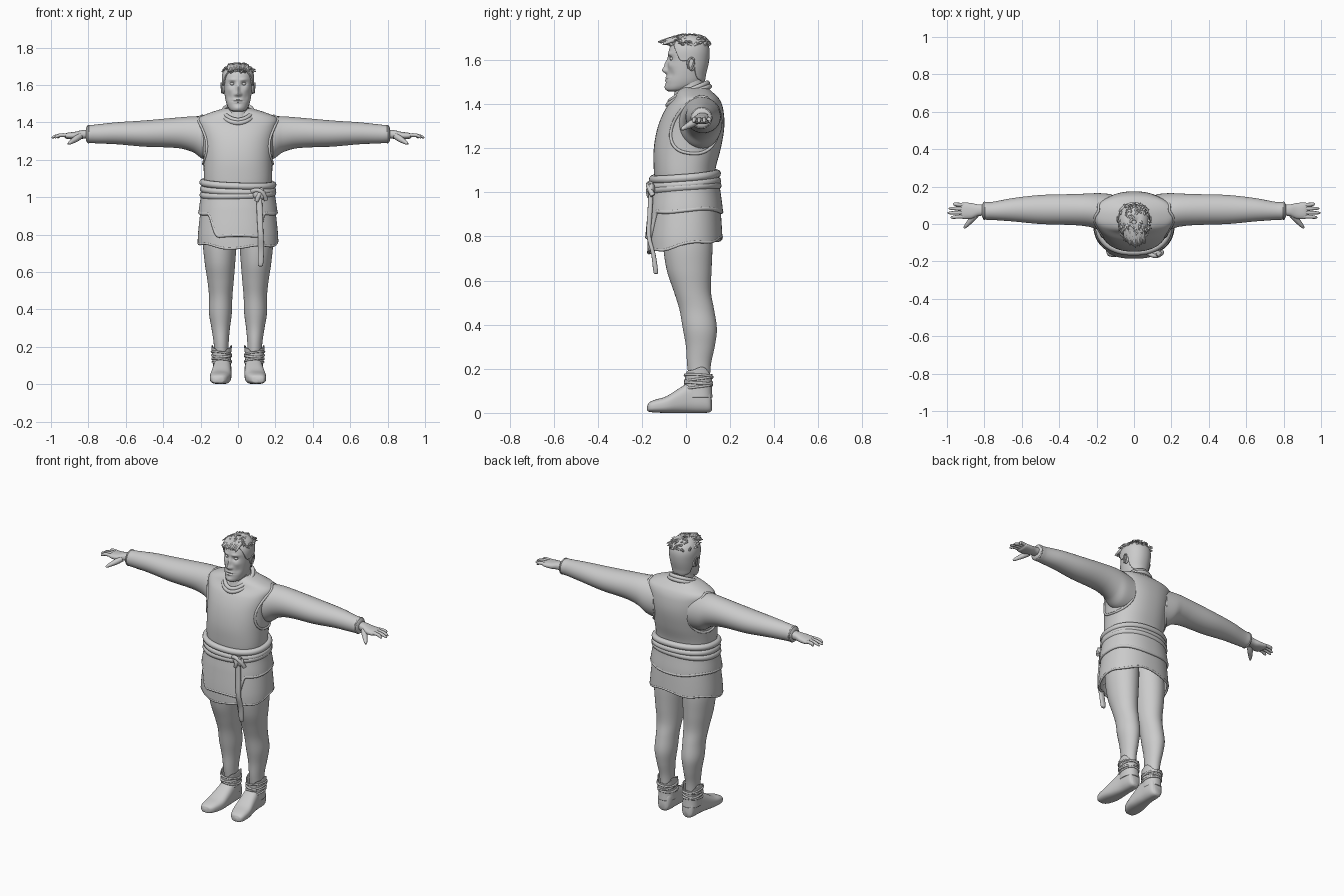
import bpy, bmesh, math, random
from math import sin, cos, pi
from mathutils import Vector

random.seed(4)
if "Cube" in bpy.data.objects:
    bpy.data.objects.remove(bpy.data.objects["Cube"])

clay = bpy.data.materials.new("plain grey")
clay.use_nodes = True
clay.diffuse_color = (0.6, 0.6, 0.6, 1)
clay.node_tree.nodes["Principled BSDF"].inputs["Base Color"].default_value = clay.diffuse_color


def finish(ob, mirror=False, thick=0):
    ob.data.materials.append(clay)
    if thick:
        mod = ob.modifiers.new("thickness", "SOLIDIFY")
        mod.thickness, mod.offset = thick, 1
    if mirror:
        ob.modifiers.new("other side", "MIRROR").use_mirror_merge = False
    return ob


def sym(rows):
    return [(h, -w, w, b0, b1) for h, w, b0, b1 in rows]


def bounds(rows, h):
    """Smoothly interpolated section limits at position h."""
    i = 0
    while i < len(rows) - 2 and h > rows[i + 1][0]:
        i += 1
    a, b = rows[i], rows[i + 1]
    before, after = rows[max(i - 1, 0)], rows[min(i + 2, len(rows) - 1)]
    d = b[0] - a[0]
    t = min(max((h - a[0]) / d, 0), 1)
    out = []
    for k in range(1, 5):
        ma = (b[k] - before[k]) / (b[0] - before[0]) * d
        mb = (after[k] - a[k]) / (after[0] - a[0]) * d
        out.append(a[k] * (2*t**3 - 3*t*t + 1) + ma * (t**3 - 2*t*t + t)
                   + b[k] * (3*t*t - 2*t**3) + mb * (t**3 - t*t))
    return out


def on_surface(rows, h, ang, axis="z", p=2.3, grow=0):
    a0, a1, b0, b1 = bounds(rows, h)
    c, s = cos(ang), sin(ang)
    a = (a0 + a1)/2 + ((a1 - a0)/2 + grow) * math.copysign(abs(c)**(2/p), c)
    b = (b0 + b1)/2 + ((b1 - b0)/2 + grow) * math.copysign(abs(s)**(2/p), s)
    return Vector({"z": (a, b, h), "x": (h, a, b), "y": (a, h, b)}[axis])


def loft(name, rows, axis="z", n=40, steps=5, lo=None, hi=None, p=2.3,
         warp=None, mirror=False, thick=0):
    """Skin of sections; lo and hi give wavy open edges by angle."""
    bm = bmesh.new()
    if lo:
        levels = [lambda a, t=k/24: lo(a) + (hi(a) - lo(a)) * t for k in range(25)]
    else:
        hs = [r[0] + (q[0] - r[0]) * k/steps for r, q in zip(rows, rows[1:]) for k in range(steps)]
        levels = [lambda a, h=h: h for h in hs + [rows[-1][0]]]
    rings = []
    for level in levels:
        ring = []
        for j in range(n):
            ang = 2*pi*j/n
            co = on_surface(rows, level(ang), ang, axis, p)
            ring.append(bm.verts.new(warp(co) if warp else co))
        rings.append(ring)
    for r, q in zip(rings, rings[1:]):
        for j in range(n):
            bm.faces.new((r[j], r[(j+1) % n], q[(j+1) % n], q[j]))
    if not lo:
        bm.faces.new(rings[0])
        bm.faces.new(rings[-1])
    bmesh.ops.recalc_face_normals(bm, faces=bm.faces)
    me = bpy.data.meshes.new(name)
    bm.to_mesh(me)
    bm.free()
    ob = bpy.data.objects.new(name, me)
    bpy.context.collection.objects.link(ob)
    bpy.ops.object.select_all(action="DESELECT")
    ob.select_set(True)
    bpy.context.view_layer.objects.active = ob
    bpy.ops.object.shade_smooth_by_angle(angle=math.radians(50))
    return finish(ob, mirror, thick)


def tubes(name, paths, r, cyclic=False, taper=None, mirror=False):
    cu = bpy.data.curves.new(name, "CURVE")
    cu.dimensions, cu.bevel_depth, cu.bevel_resolution = "3D", r, 3
    cu.resolution_u, cu.use_fill_caps = 4, True
    for pts in paths:
        sp = cu.splines.new("NURBS")
        sp.points.add(len(pts) - 1)
        sp.use_cyclic_u, sp.use_endpoint_u, sp.order_u = cyclic, not cyclic, 3
        for i, co in enumerate(pts):
            sp.points[i].co = (*co, 1)
            sp.points[i].radius = taper[i] if taper else 1
    ob = bpy.data.objects.new(name, cu)
    bpy.context.collection.objects.link(ob)
    return finish(ob, mirror)


def ball(name, loc, size, mirror=False, tilt=0):
    bm = bmesh.new()
    bmesh.ops.create_uvsphere(bm, u_segments=20, v_segments=12, radius=1)
    for f in bm.faces:
        f.smooth = True
    for v in bm.verts:
        x, y, z = (c * s for c, s in zip(v.co, size))
        v.co = Vector((x, y*cos(tilt) - z*sin(tilt), y*sin(tilt) + z*cos(tilt))) + Vector(loc)
    me = bpy.data.meshes.new(name)
    bm.to_mesh(me)
    bm.free()
    ob = bpy.data.objects.new(name, me)
    bpy.context.collection.objects.link(ob)
    return finish(ob, mirror)


def smooth(a, b, x):
    t = min(max((x - a)/(b - a), 0), 1)
    return t*t*(3 - 2*t)


def circle(n, f):
    return [f(2*pi*k/n) for k in range(n)]


# Tunic body, skirt and folded-over layer share one outline
body = sym([(.72, .208, -.167, .16), (.8, .206, -.166, .157), (.93, .192, -.153, .148),
            (1.03, .178, -.14, .135), (1.1, .182, -.146, .133), (1.2, .185, -.146, .158),
            (1.3, .193, -.127, .174), (1.38, .208, -.092, .168), (1.425, .208, -.055, .15),
            (1.455, .14, -.04, .12), (1.475, .075, -.02, .1)])
loft("tunic", [r for r in body if r[0] > 1], n=64)


def hem(a):
    return .758 + .03*sin(a) + .008*sin(5*a + 1)


def fold_edge(a):
    x = .2*cos(a)
    flap = smooth(-.15, -.085, x) * (1 - smooth(.085, .13, x)) if sin(a) < 0 else 0
    return .915 - .13*flap + .008*sin(3*a)


loft("skirt", body, n=96, lo=hem, hi=lambda a: 1.02, thick=.008)
loft("skirt_fold", body, n=160, lo=fold_edge, hi=lambda a: 1.03, thick=.018)
tubes("fold_rim", [circle(90, lambda a: on_surface(body, fold_edge(a) + .004, a, grow=.011))], .009, True)
tubes("skirt_hem", [circle(60, lambda a: on_surface(body, hem(a) + .005, a, grow=.003))], .007, True)

# Seams round the armholes and neck
tubes("armhole_seam", [circle(36, lambda a: on_surface(
    body, 1.305 + .13*sin(a), .2 + (.75 - .1*sin(a))*cos(a), grow=.001))], .007, True, mirror=True)
tubes("collar", [circle(32, lambda a, g=g, d=d: Vector((
    (.078 + g)*cos(a), .012 + (.085 + g)*sin(a), 1.452 + d + .036*sin(a) - .012*max(0, -sin(a))**3)))
    for g, d in ((0, .008), (.009, -.008))], .012, True)

# Twisted waist sash with knot and hanging end
tubes("waist_sash", [circle(48, lambda a, z=z, k=k: on_surface(
    body, z + .013*sin(a) + k*cos(a), a, grow=.008))
    for z, k in ((1.018, .006), (1.04, -.004), (1.072, -.007))], .019, True)
ball("sash_knot", (.115, -.158, 1.015), (.036, .018, .03))
tubes("knot_loop", [[(.075, -.155, 1.03), (.1, -.172, 1.045), (.14, -.168, 1.02),
                     (.15, -.15, .985)], [(.1, -.165, .98), (.11, -.175, 1.01), (.13, -.16, 1.045)]], .012)
loft("sash_end", [(.63, .112, .128, -.142, -.13), (.635, .107, .134, -.147, -.126),
                  (.72, .106, .139, -.158, -.138), (.8, .106, .136, -.178, -.158),
                  (.92, .1, .132, -.174, -.152), (1.0, .1, .128, -.17, -.148)], n=20, p=3)

# Sleeves and cuffs
sleeve = [(.12, -.04, .16, 1.19, 1.425), (.19, -.03, .165, 1.205, 1.432), (.24, -.015, .163, 1.24, 1.432),
          (.32, -.006, .16, 1.262, 1.426), (.5, 0, .155, 1.27, 1.41), (.65, .014, .138, 1.283, 1.4),
          (.76, .022, .118, 1.288, 1.388), (.805, .026, .115, 1.292, 1.382), (.812, .04, .105, 1.3, 1.37)]
loft("sleeve", sleeve, "x", p=2, mirror=True)
tubes("cuff_seam", [circle(24, lambda a: on_surface(sleeve, .8, a, "x", 2, -.001))], .005, True, mirror=True)

# Hands
loft("palm", [(.79, .045, .105, 1.313, 1.362), (.835, .042, .105, 1.312, 1.358),
              (.87, .028, .112, 1.309, 1.35), (.915, .027, .115, 1.312, 1.344),
              (.928, .035, .11, 1.32, 1.338)], "x", n=28, mirror=True)
fingers = []
for k, tip in enumerate((.98, .997, .99, .965)):
    y = .039 + .021*k
    fingers.append([(.9, y, 1.33), (.935, y + .001, 1.333), (.96, y + .002*k - .002, 1.33),
                    (tip - .008, y + .003*k - .004, 1.322), (tip, y + .003*k - .004, 1.317)])
tubes("fingers", fingers, .0105, taper=(1, 1, .9, .75, .3), mirror=True)
tubes("thumb", [[(.845, .05, 1.327), (.865, .028, 1.312), (.885, .005, 1.3), (.9, -.012, 1.29),
                 (.908, -.022, 1.285)]], .016, taper=(1.1, 1.1, .8, .65, .3), mirror=True)

# Legs
loft("leg", [(.14, .052, .125, .015, .108), (.22, .05, .13, .005, .113), (.3, .043, .142, 0, .13),
             (.38, .033, .155, -.014, .14), (.47, .03, .155, -.03, .127), (.55, .023, .163, -.055, .113),
             (.65, .015, .178, -.088, .116), (.78, .006, .188, -.105, .12), (.9, .006, .17, -.1, .11)],
     p=2, mirror=True)

# Boots with wrapped cords
loft("boot_foot", [(-.176, .1, .12, .012, .03), (-.17, .075, .138, .006, .045),
                   (-.145, .055, .149, .002, .058), (-.09, .038, .15, 0, .075), (-.03, .035, .14, 0, .112),
                   (.02, .036, .132, 0, .14), (.08, .038, .128, 0, .14), (.108, .048, .12, .003, .11),
                   (.117, .065, .105, .012, .06)], "y", p=2.7, mirror=True)
shaft = [(.07, .04, .13, 0, .115), (.12, .042, .13, 0, .112), (.16, .042, .134, .001, .114),
         (.215, .036, .138, -.006, .118)]
loft("boot_shaft", shaft, lo=lambda a: .07, hi=lambda a: .188 + .017*cos(2*a) + .006*sin(5*a),
     thick=.005, mirror=True)
tubes("boot_cords", [circle(20, lambda a, k=k: on_surface(
    shaft, .118 + .012*k + .009*sin(a + 2.1*k), a, grow=.006)) for k in range(5)], .0055, True, mirror=True)

# Head, with the features swelling out of or sinking into the face
features = [(0, 1.553, .013, .013, -.02), (0, 1.578, .009, .024, -.014), (.014, 1.549, .008, .008, -.007),
            (.031, 1.606, .015, .011, .013), (.03, 1.628, .02, .008, -.006), (0, 1.52, .022, .005, -.006),
            (0, 1.508, .018, .005, -.007), (0, 1.514, .026, .0025, .005), (0, 1.476, .022, .014, -.006),
            (.045, 1.575, .016, .014, -.004), (.045, 1.535, .015, .018, .005)]


def face(co):
    if co.y < 0:
        for x, z, sx, sz, push in features:
            co.y += push * math.exp(-((abs(co.x) - x)/sx)**2 - ((co.z - z)/sz)**2) * smooth(0, .04, -co.y)
    return co


skull = sym([(1.458, .025, -.08, -.01), (1.466, .043, -.089, .02), (1.495, .06, -.091, .07),
             (1.54, .07, -.086, .084), (1.6, .076, -.082, .097), (1.65, .077, -.076, .098),
             (1.685, .064, -.056, .083), (1.705, .04, -.03, .055), (1.711, .012, 0, .02)])
loft("head", skull, n=120, steps=12, p=2.15, warp=face)
loft("neck", sym([(1.38, .08, -.07, .1), (1.44, .063, -.055, .09), (1.5, .056, -.045, .085),
                  (1.56, .055, -.03, .08)]), p=2)
ball("eye", (.031, -.062, 1.606), (.012, .012, .009), mirror=True)
ball("ear", (.078, .022, 1.582), (.009, .019, .032), mirror=True, tilt=.2)
tubes("ear_rim", [[(.084, .012, 1.56), (.088, .008, 1.59), (.089, .02, 1.612), (.09, .037, 1.606),
                   (.089, .038, 1.585), (.086, .022, 1.557)]], .004, mirror=True)


# Short hair: a close cap with swept tufts
def hairline(a):
    s = sin(a)
    return 1.6 + .075*smooth(.3, .85, -s) - .095*smooth(.05, .8, s) + .004*sin(9*a)


loft("hair_cap", skull, n=80, p=2.15, lo=hairline, hi=lambda a: 1.711, thick=.008)
tufts = []
for k in range(110):
    a, z = random.uniform(0, 2*pi), random.uniform(1.665, 1.71)
    root = on_surface(skull, z, a, p=2.15, grow=.003)
    sweep = Vector((random.uniform(-.02, .025), random.uniform(-.035, -.012) if root.y < .03 else .02, 0))
    tufts.append([root, root + sweep*.5 + Vector((0, 0, .009)), root + sweep + Vector((0, 0, .003))])
tubes("hair_tufts", tufts, .007, taper=(1, .9, .15))
fringe = []
for k in range(15):
    x = -.05 + .1*k/14
    tip = -.122 + 9*x*x + random.uniform(-.006, .008)
    fringe.append([(x*.9, -.02, 1.702), (x, -.07, 1.7 - 5*x*x), (x + .008, tip, 1.682 - 5*x*x)])
tubes("hair_fringe", fringe, .011, taper=(1, 1, .25))
